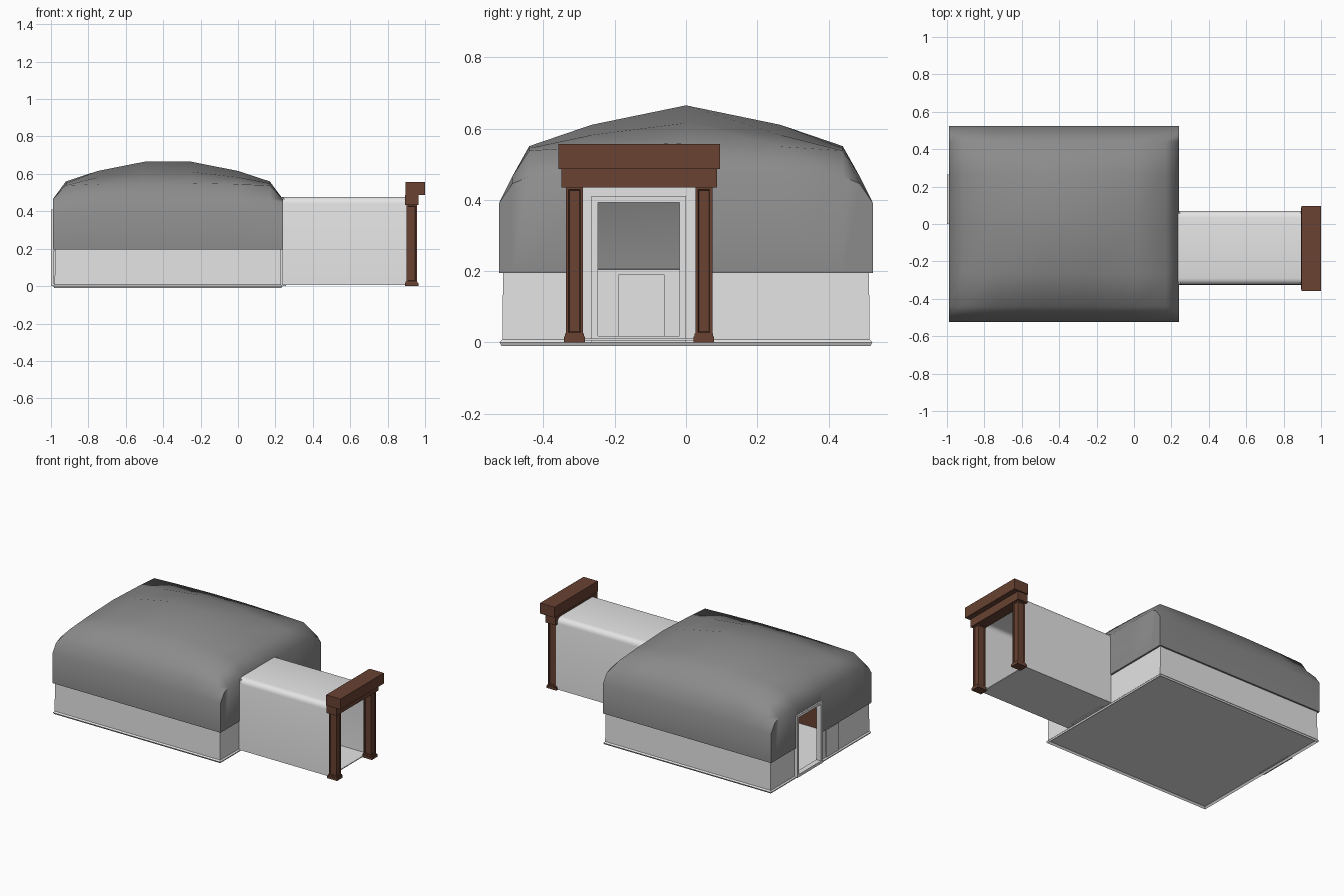
import bpy, bmesh, math

if "Cube" in bpy.data.objects:
    bpy.data.objects.remove(bpy.data.objects["Cube"])


def material(name, rgb):
    m = bpy.data.materials.new(name)
    m.diffuse_color = (*rgb, 1)
    m.use_nodes = True
    m.node_tree.nodes["Principled BSDF"].inputs["Base Color"].default_value = m.diffuse_color
    return m


GREY = material("roof grey", (0.26, 0.26, 0.26))
WHITE = material("wall white", (0.78, 0.78, 0.78))
BROWN = material("wood brown", (0.14, 0.055, 0.032))


def make(name, bm, mat, smooth=None, thickness=0):
    bmesh.ops.recalc_face_normals(bm, faces=bm.faces)
    me = bpy.data.meshes.new(name)
    bm.to_mesh(me)
    bm.free()
    me.materials.append(mat)
    ob = bpy.data.objects.new(name, me)
    bpy.context.collection.objects.link(ob)
    for o in bpy.context.selected_objects:
        o.select_set(False)
    bpy.context.view_layer.objects.active = ob
    ob.select_set(True)
    if thickness:
        s = ob.modifiers.new("shell", 'SOLIDIFY')
        s.thickness = thickness
        s.offset = -1
        bpy.ops.object.modifier_apply(modifier=s.name)
    if smooth:
        bpy.ops.object.shade_smooth_by_angle(angle=math.radians(smooth))
    return ob


def add_box(bm, x0, x1, y0, y1, z0, z1):
    v = bmesh.ops.create_cube(bm, size=1)["verts"]
    for p in v:
        p.co = (x1 if p.co.x > 0 else x0, y1 if p.co.y > 0 else y0, z1 if p.co.z > 0 else z0)


def boxes(name, mat, *dims):
    bm = bmesh.new()
    for d in dims:
        add_box(bm, *d)
    return make(name, bm, mat)


def ring_shell(bm, loops):
    """Skin consecutive closed loops of points."""
    rows = [[bm.verts.new(p) for p in loop] for loop in loops]
    for a, b in zip(rows, rows[1:]):
        n = len(a)
        for i in range(n):
            bm.faces.new((a[i], a[(i + 1) % n], b[(i + 1) % n], b[i]))


# door openings: (y0, y1, cutter x range)
cutters = [boxes("door_cutter", WHITE, (-1.05, -0.9, 0.017, 0.248, 0.015, 0.393)),
           boxes("door_cutter", WHITE, (0.15, 0.3, -0.248, -0.017, 0.015, 0.393))]


def cut_doors(ob):
    bpy.context.view_layer.objects.active = ob
    for c in cutters:
        m = ob.modifiers.new("door", 'BOOLEAN')
        m.operation = 'DIFFERENCE'
        m.solver = 'EXACT'
        m.object = c
        bpy.ops.object.modifier_apply(modifier=m.name)


# domed roof: height grid with vertical skirt
XS = [(-0.99, None), (-0.92, 0.19), (-0.75, 0.62), (-0.5, 1), (-0.25, 1), (0, 0.62), (0.17, 0.19), (0.24, None)]
half = [(0.525, 0.39), (0.488, 0.465), (0.44, 0.12), (0.265, 0.58)]
YS = [(-y, h) for y, h in half] + [(0, 1)] + [(y, h) for y, h in reversed(half)]


def height(f, y, g):
    if abs(y) > 0.5:
        return 0.39
    if f is None:
        return 0.445 if abs(y) > 0.45 else 0.465
    return 0.465 if abs(y) > 0.45 else 0.535 + 0.13 * f * g


bm = bmesh.new()
grid = [[bm.verts.new((x, y, height(f, y, g))) for y, g in YS] for x, f in XS]
for a, b in zip(grid, grid[1:]):
    for j in range(len(YS) - 1):
        bm.faces.new((a[j], b[j], b[j + 1], a[j + 1]))
rim = [e for e in bm.edges if e.is_boundary]
skirt = bmesh.ops.extrude_edge_only(bm, edges=rim)["geom"]
for v in skirt:
    if isinstance(v, bmesh.types.BMVert):
        v.co.z = 0.195
roof = make("domed_roof", bm, GREY, None, 0.012)
cut_doors(roof)
roof.select_set(True)
bpy.ops.object.shade_smooth_by_angle(angle=math.radians(60))


# lower walls, slightly flared at the foot
def rect(inset, z):
    x0, x1, y = -0.99 + inset, 0.24 - inset, 0.525 - inset
    return [(x0, -y, z), (x1, -y, z), (x1, y, z), (x0, y, z)]


bm = bmesh.new()
ring_shell(bm, [rect(0.002, 0), rect(0.01, 0.008), rect(0.011, 0.205)])
walls = make("lower_walls", bm, WHITE, None, 0.012)
cut_doors(walls)
for c in cutters:
    bpy.data.objects.remove(c)
boxes("floor", WHITE, (-0.98, 0.23, -0.515, 0.515, 0.002, 0.01))


# entrance tunnel with rounded upper edges
def arch(x):
    y0, y1, z0, z1, r = -0.325, 0.07, 0.005, 0.477, 0.035
    pts = [(x, y0, z0), (x, y1, z0)]
    for cy, start in ((y1 - r, 0), (y0 + r, 90)):
        for k in range(5):
            t = math.radians(start + k * 22.5)
            pts.append((x, cy + r * math.cos(t), z1 - r + r * math.sin(t)))
    return pts


bm = bmesh.new()
ring_shell(bm, [arch(0.235), arch(0.9)])
make("entrance_tunnel", bm, WHITE, 40, 0.008)
boxes("tunnel_end_wall", WHITE,
      (0.238, 0.246, -0.32, -0.25, 0.01, 0.47),
      (0.238, 0.246, -0.015, 0.065, 0.01, 0.47),
      (0.238, 0.246, -0.25, -0.015, 0.395, 0.47))


# door frames
def door_frame(name, x0, x1, y0, y1, z1, w=0.018):
    boxes(name, WHITE, (x0, x1, y0, y0 + w, 0, z1), (x0, x1, y1 - w, y1, 0, z1),
          (x0, x1, y0 + w, y1 - w, z1 - w, z1), (x0, x1, y0 + w, y1 - w, 0, w))


door_frame("back_door_frame", -1.0, -0.965, 0, 0.265, 0.41)
door_frame("inner_door_frame", 0.22, 0.256, -0.265, 0, 0.41)
boxes("wall_panel", WHITE, (-0.986, -0.965, -0.19, -0.06, 0.01, 0.19))

# wooden portal: two panelled columns and a stepped lintel
for side, c in (("left", -0.313), ("right", 0.05)):
    col = boxes(side + "_column", BROWN, (0.9, 0.956, c - 0.024, c + 0.024, 0.02, 0.436))
    bm = bmesh.new()
    bm.from_mesh(col.data)
    faces = [f for f in bm.faces if abs(f.normal.z) < 0.5]
    bmesh.ops.inset_individual(bm, faces=faces, thickness=0.011, depth=0)
    bmesh.ops.inset_individual(bm, faces=faces, thickness=0.003, depth=-0.004)
    bm.to_mesh(col.data)
    bm.free()
    boxes(side + "_column_base", BROWN, (0.892, 0.964, c - 0.029, c + 0.029, 0, 0.016),
          (0.896, 0.96, c - 0.026, c + 0.026, 0.016, 0.024))
boxes("lower_lintel", BROWN, (0.892, 0.965, -0.35, 0.087, 0.434, 0.488))
boxes("upper_lintel", BROWN, (0.895, 1.0, -0.358, 0.095, 0.487, 0.557))

# cabinet seen through the back door
boxes("inner_cabinet", BROWN, (-0.9, -0.5, -0.485, -0.36, 0.01, 0.43))
